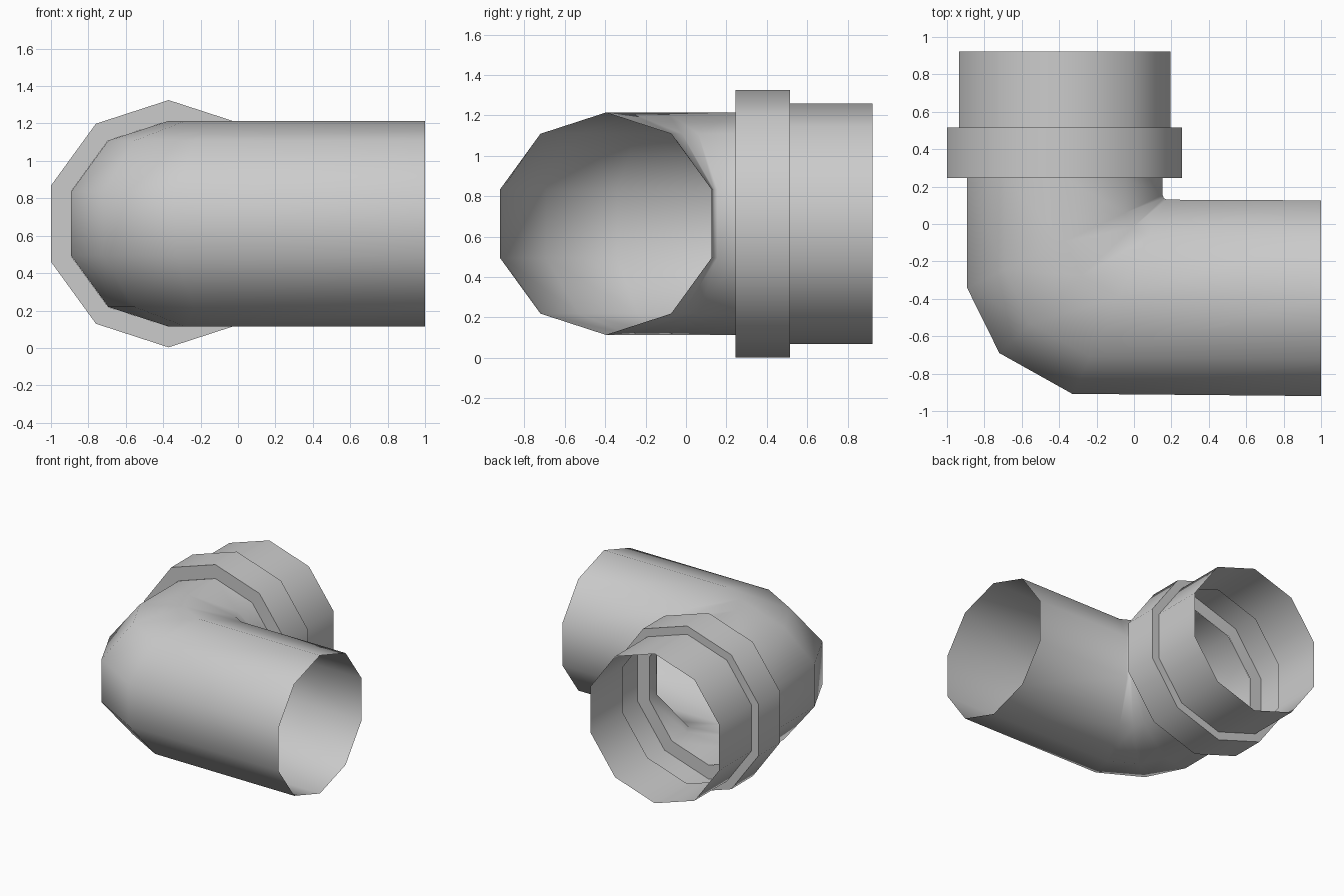
import bpy, bmesh, math

if "Cube" in bpy.data.objects:
    bpy.data.objects.remove(bpy.data.objects["Cube"])

SIDES = 10
ZC = 0.664                                     # height of the pipe axis
FLAT = math.cos(math.radians(18))              # half-width of a unit decagon


def tube(name, rings):
    """Open decagonal tube; each ring = (centre xy, sideways radius vector xy, vertical radius)."""
    bm = bmesh.new()
    loops = []
    for (cx, cy), (rx, ry), rz in rings:
        loop = []
        for k in range(SIDES):
            a = math.pi / 2 + 2 * math.pi * k / SIDES
            c, s = math.cos(a), math.sin(a)
            loop.append(bm.verts.new((cx + rx * c, cy + ry * c, ZC + rz * s)))
        loops.append(loop)
    for a, b in zip(loops, loops[1:]):
        for k in range(SIDES):
            n = (k + 1) % SIDES
            bm.faces.new((a[k], a[n], b[n], b[k]))
    bmesh.ops.recalc_face_normals(bm, faces=bm.faces)
    mesh = bpy.data.meshes.new(name)
    bm.to_mesh(mesh)
    bm.free()
    obj = bpy.data.objects.new(name, mesh)
    bpy.context.collection.objects.link(obj)
    bpy.ops.object.select_all(action='DESELECT')
    obj.select_set(True)
    bpy.context.view_layer.objects.active = obj
    bpy.ops.object.shade_smooth_by_angle(angle=math.radians(50))
    return obj


# Elbow pipe: (outer, inner) plan points of each mitred ring
bend = [((1.0, -0.92), (1.0, 0.126)),
        ((-0.33, -0.908), (0.175, 0.13)),
        ((-0.72, -0.69), (0.16, 0.138)),
        ((-0.893, -0.34), (0.153, 0.155)),
        ((-0.893, 0.245), (0.153, 0.245))]
rings = []
for (ox, oy), (ix, iy) in bend:
    rings.append((((ox + ix) / 2, (oy + iy) / 2),
                  ((ix - ox) / 2 / FLAT, (iy - oy) / 2 / FLAT), 0.55))
tube("elbow_pipe", rings)

# Collar and open socket: (radius, y) profile along the back pipe axis
profile = [(0.55, 0.245), (0.661, 0.245), (0.661, 0.515), (0.595, 0.515), (0.595, 0.923)]
tube("collar_and_socket", [((-0.371, y), (r, 0), r) for r, y in profile])
